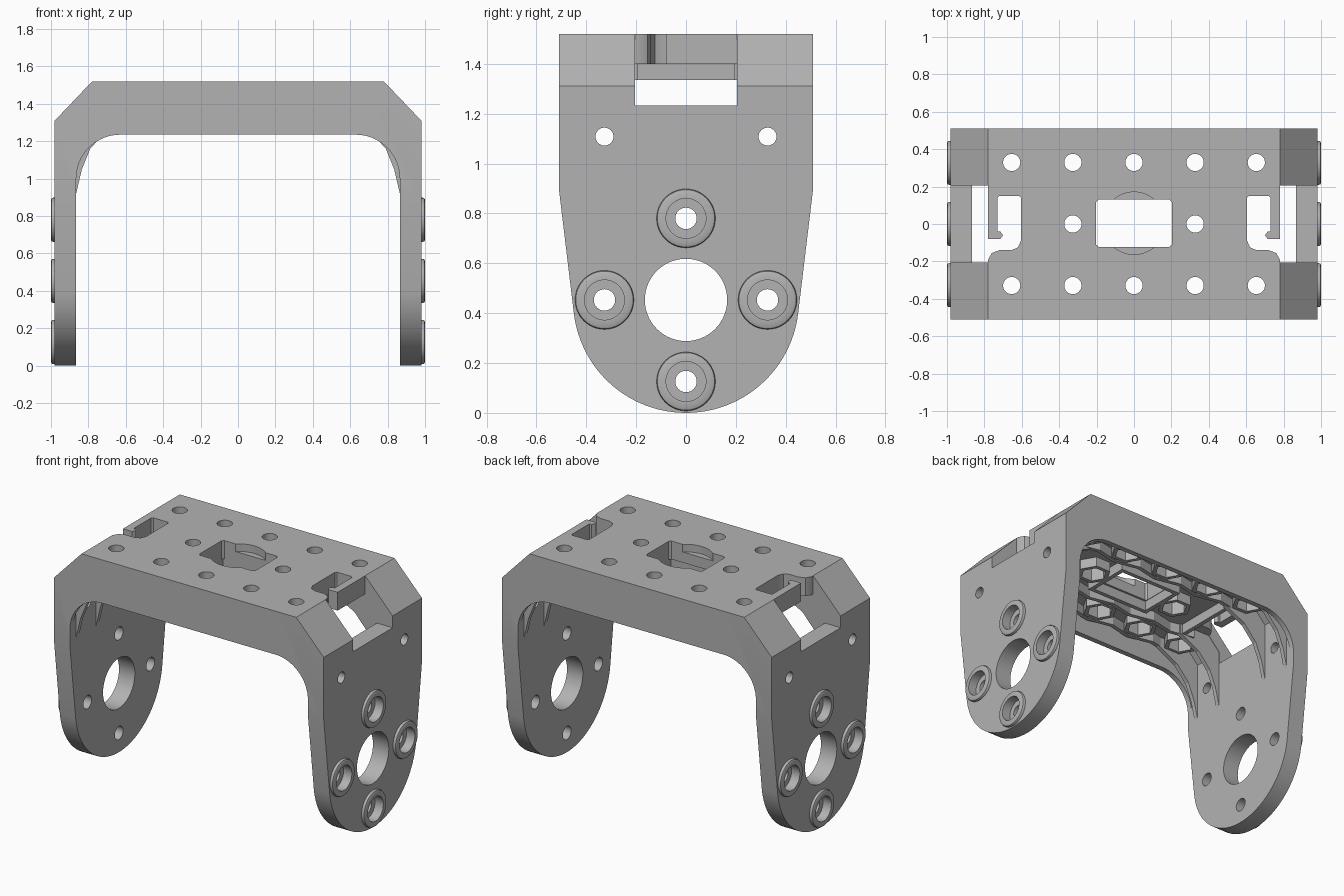
import bpy, bmesh
from math import sin, cos, pi, radians

cube = bpy.data.objects.get("Cube")
if cube:
    bpy.data.objects.remove(cube)

grey = bpy.data.materials.new("plain grey")
grey.use_nodes = True
COLOUR = (0.45, 0.45, 0.45, 1)
grey.diffuse_color = COLOUR
grey.node_tree.nodes["Principled BSDF"].inputs["Base Color"].default_value = COLOUR


def place(axis, u, v, w):
    return {"x": (w, u, v), "y": (u, w, v), "z": (u, v, w)}[axis]


def circle(cu, cv, r, n=48, start=0.0, sweep=2 * pi):
    return [(cu + r * cos(start + sweep * i / n), cv + r * sin(start + sweep * i / n)) for i in range(n)]


def rect(u0, u1, v0, v1):
    return [(u0, v0), (u1, v0), (u1, v1), (u0, v1)]


def flip(pts):
    return [(-u, v) for u, v in reversed(pts)]


def prism(bm, axis, pts, lo, hi):
    """Extrude a closed outline along an axis."""
    a = [bm.verts.new(place(axis, u, v, lo)) for u, v in pts]
    b = [bm.verts.new(place(axis, u, v, hi)) for u, v in pts]
    bm.faces.new(a)
    bm.faces.new(b[::-1])
    for i in range(len(pts)):
        j = (i + 1) % len(pts)
        bm.faces.new((a[j], a[i], b[i], b[j]))


def ring(bm, axis, cu, cv, profile, n):
    """Revolve a closed (radius, height) profile around an axis."""
    loops = [[bm.verts.new(place(axis, cu + r * cos(2 * pi * i / n), cv + r * sin(2 * pi * i / n), w))
              for r, w in profile] for i in range(n)]
    m = len(profile)
    for i in range(n):
        a, b = loops[i], loops[(i + 1) % n]
        for k in range(m):
            bm.faces.new((a[k], a[(k + 1) % m], b[(k + 1) % m], b[k]))


def finish(name, bm):
    bmesh.ops.recalc_face_normals(bm, faces=bm.faces)
    mesh = bpy.data.meshes.new(name)
    bm.to_mesh(mesh)
    bm.free()
    obj = bpy.data.objects.new(name, mesh)
    bpy.context.collection.objects.link(obj)
    mesh.materials.append(grey)
    return obj


def boolean(target, prisms, operation="DIFFERENCE"):
    bm = bmesh.new()
    for p in prisms:
        prism(bm, *p)
    cutter = finish("cutter", bm)
    cutter.hide_render = True
    mod = target.modifiers.new("cut", "BOOLEAN")
    mod.solver, mod.operation, mod.object = "EXACT", operation, cutter
    bpy.context.view_layer.objects.active = target
    bpy.ops.object.modifier_apply(modifier=mod.name)
    bpy.data.objects.remove(cutter)


TOP, SKIN, RIB = 1.52, 1.40, 1.335      # top face, underside of plate, bottom of ribs
OUT, IN = 0.98, 0.865                   # outer and inner faces of the legs
HUB = 0.453                             # height of the large leg hole
PITCH = 0.327
SIDES = (-1, 1)

# Bracket: rounded leg outline crossed with a chamfered arch
bm = bmesh.new()
lower = circle(0, HUB, HUB, 48, pi + 0.13, pi - 0.26) + [(HUB * cos(0.13), HUB - HUB * sin(0.13))]
prism(bm, "x", lower + [(0.51, 0.9), (0.51, TOP), (-0.51, TOP), (-0.51, 0.9)], -OUT, OUT)
bracket = finish("bracket", bm)
R = 0.235
half = [(0.78, TOP), (OUT, 1.31), (OUT, -0.1), (IN, -0.1)]
half += circle(IN - R, 1.0, R, 16, 0, pi / 2) + [(IN - R, 1.0 + R)]
boolean(bracket, [("y", half + flip(half), -0.6, 0.6)], "INTERSECT")

# Underside hollow, leaving a rim along front and back
hollow = [(IN, 0.85), (IN, 1.31), (0.78, SKIN)]
boolean(bracket, [("y", hollow + flip(hollow), -0.475, 0.475)])

# End windows
boolean(bracket, [("z", rect(*sorted((s * 0.78, s * 1.1)), -0.205, 0.205), 1.232, 1.7) for s in SIDES])

# Hooked strap slots and centre opening with round counterbore
slot = [(0.79, -0.08), (0.715, -0.08), (0.7, -0.06), (0.715, -0.04), (0.73, -0.04),
        (0.73, 0.14), (0.72, 0.15), (0.615, 0.15), (0.605, 0.14), (0.605, -0.09),
        (0.62, -0.125), (0.655, -0.14), (0.72, -0.14), (0.76, -0.155), (0.78, -0.19), (0.79, -0.19)]
centre = [(-0.19, -0.122), (0.19, -0.122), (0.203, -0.11), (0.203, 0.117),
          (0.19, 0.13), (-0.19, 0.13), (-0.203, 0.117), (-0.203, -0.11)]
boolean(bracket, [("z", p, 1.3, 1.6) for p in (slot, flip(slot), centre)])
boolean(bracket, [("z", circle(0, 0.004, 0.167), 1.47, 1.6)])

# Screw holes in the plate, with hexagonal pockets below
nuts = [(k * PITCH, s * 0.329) for k in range(-2, 3) for s in SIDES] + [(-PITCH, 0), (PITCH, 0)]
boolean(bracket, [("z", circle(x, y, 0.046, 32), 1.3, 1.6) for x, y in nuts])
boolean(bracket, [("z", circle(x, y, 0.08, 6), 1.3, 1.45) for x, y in nuts])

# Leg holes and boss counterbores
bosses = [(0, HUB + PITCH), (0, HUB - PITCH), (PITCH, HUB), (-PITCH, HUB)]
holes = [circle(0, HUB, 0.165, 64)]
holes += [circle(y, z, 0.043, 32) for y, z in bosses]
holes += [circle(s * PITCH, 1.108, 0.036, 32) for s in SIDES]
boolean(bracket, [("x", h, -1.1, 1.1) for h in holes])
for s in SIDES:
    boolean(bracket, [("x", circle(y, z, 0.08), s * 0.94, s * 1.1) for y, z in bosses])

# Raised rounded bosses on the outer leg faces
bm = bmesh.new()
boss_profile = [(0.08, 0.975), (0.118, 0.975), (0.118, 0.988), (0.115, 0.996), (0.107, 1.0), (0.08, 1.0)]
for s in SIDES:
    for y, z in bosses:
        ring(bm, "x", y, z, [(r, s * w) for r, w in boss_profile], 48)
leg_bosses = finish("leg_bosses", bm)

# Hexagonal collars under the plate
bm = bmesh.new()
for x, y in nuts:
    ring(bm, "z", x, y, [(0.08, RIB), (0.108, RIB), (0.108, SKIN + 0.01), (0.08, SKIN + 0.01)], 6)
hex_collars = finish("hex_collars", bm)

# Zigzag stiffening ribs either side of each collar row
bm = bmesh.new()
T = 0.014
for s in SIDES:
    for side in SIDES:
        for k in range(-4, 4):
            def wave(i):
                return s * (0.329 + side * (0.12 if i % 2 == 0 else 0.085))
            x0, x1 = k * PITCH / 2, (k + 1) * PITCH / 2
            y0, y1 = wave(k), wave(k + 1)
            prism(bm, "z", [(x0, y0 - T), (x1, y1 - T), (x1, y1 + T), (x0, y0 + T)], RIB, SKIN + 0.01)
    prism(bm, "z", rect(s * 0.58 - T, s * 0.58 + T, -0.21, 0.21), RIB, SKIN + 0.01)
    # Frame around the centre opening
    prism(bm, "z", rect(-0.235, 0.235, s * 0.15 - T, s * 0.15 + T), RIB, SKIN + 0.01)
    prism(bm, "z", rect(s * 0.22 - T, s * 0.22 + T, -0.15, 0.15), RIB, SKIN + 0.01)
underside_ribs = finish("underside_ribs", bm)

# Tapered gussets between plate and legs
bm = bmesh.new()
gusset = [(0.87, 0.9), (0.835, 1.05), (0.79, 1.16), (0.7, 1.26), (0.55, RIB),
          (0.55, 1.41), (0.78, 1.41), (0.87, 1.32)]
for s in SIDES:
    for y in (0.222, 0.43):
        for outline in (gusset, flip(gusset)):
            prism(bm, "y", outline, s * y - T, s * y + T)
gussets = finish("gussets", bm)

# Smooth the round walls, keep the edges crisp
bpy.ops.object.select_all(action="DESELECT")
for obj in (bracket, leg_bosses):
    obj.select_set(True)
bpy.context.view_layer.objects.active = bracket
bpy.ops.object.shade_smooth_by_angle(angle=radians(30))
